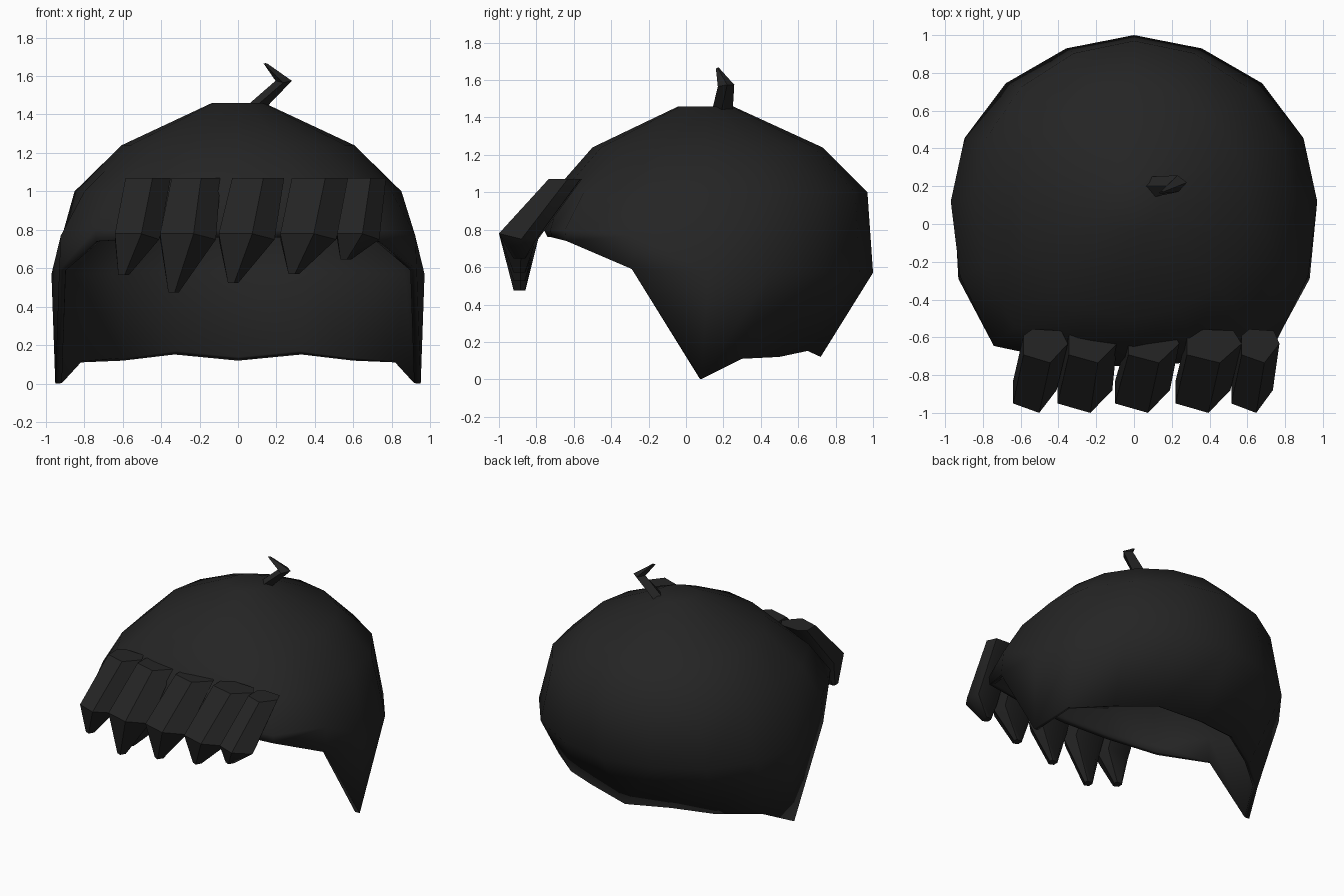
import bpy, bmesh, math

if "Cube" in bpy.data.objects:
    bpy.data.objects.remove(bpy.data.objects["Cube"])

hair = bpy.data.materials.new("charcoal_hair")
hair.diffuse_color = (0.018, 0.018, 0.018, 1)
hair.use_nodes = True
hair.node_tree.nodes["Principled BSDF"].inputs["Base Color"].default_value = hair.diffuse_color


def loft(name, rings, cap_start=True, cap_end=True, angle=40, shell=0):
    """Skin a list of equal-length closed rings into one object."""
    bm = bmesh.new()
    rows = [[bm.verts.new(p) for p in ring] for ring in rings]
    n = len(rows[0])
    for a, b in zip(rows, rows[1:]):
        for i in range(n):
            j = (i + 1) % n
            bm.faces.new((a[i], a[j], b[j], b[i]))
    if cap_start:
        bm.faces.new(rows[0])
    if cap_end:
        bm.faces.new(rows[-1])
    bmesh.ops.recalc_face_normals(bm, faces=bm.faces)
    me = bpy.data.meshes.new(name)
    bm.to_mesh(me)
    bm.free()
    me.materials.append(hair)
    ob = bpy.data.objects.new(name, me)
    bpy.context.collection.objects.link(ob)
    if shell:
        mod = ob.modifiers.new("thickness", "SOLIDIFY")
        mod.thickness = shell
        mod.offset = -1
    bpy.ops.object.select_all(action='DESELECT')
    ob.select_set(True)
    bpy.context.view_layer.objects.active = ob
    bpy.ops.object.shade_smooth_by_angle(angle=math.radians(angle))
    return ob


def mirrored(half):
    """Half ring from back centre to front centre, completed on -x."""
    return half + [(-x, y, z) for x, y, z in half[-2:0:-1]]


# Hair cap: half outline from back to front, squarer at the forehead
outline = [(0, 1), (.37, .92), (.70, .71), (.925, .38), (1, 0),
           (.95, -.45), (.765, -.87), (.38, -.96), (0, -1)]
circle = [(math.sin(i * math.pi / 8), math.cos(i * math.pi / 8)) for i in range(9)]


def level(z, rx, ry, cy, square):
    return [(rx * (c[0] + (o[0] - c[0]) * square),
             cy + ry * (c[1] + (o[1] - c[1]) * square), z)
            for c, o in zip(circle, outline)]


crown = level(1.46, .135, .145, .105, 0)
upper = level(1.24, .605, .615, .115, 0)
brow = level(1.0, .85, .84, .13, .6)
widest = level(.57, .97, .88, .12, 1)
# Front columns stop at the hairline instead of the widest level
for i, z in ((5, .77), (6, .80), (7, .80), (8, .80)):
    widest[i] = (widest[i][0], widest[i][1], z)
# Lower edge: nape, pointed sideburns, raised forehead
edge = [(0, .72, .12), (.33, .65, .152), (.6, .5, .12), (.84, .3, .11),
        (.95, .08, 0), (.93, -.29, .59), (.74, -.64, .74),
        (.37, -.72, .76), (0, -.74, .76)]
loft("hair_cap", [mirrored(r) for r in (crown, upper, brow, widest, edge)],
     cap_end=False, angle=50, shell=.035)

# Fringe locks: bend x, bend width, top x, top width, tip x, tip z
locks = [(-.64, .23, -.585, .235, -.595, .565),
         (-.405, .29, -.345, .255, -.335, .475),
         (-.10, .29, -.03, .27, -.025, .525),
         (.22, .29, .28, .29, .29, .57),
         (.515, .22, .57, .20, .56, .645)]
section = [(0, -.83), (0, -.95), (.6, -1.0), (1, -.88), (.85, -.80), (.2, -.79)]
for k, (bx, bw, tx, tw, px, pz) in enumerate(locks):
    top = [(tx + tw * u, y * .85 + .115, 1.07) for u, y in section]
    bend = [(bx + bw * u, y, .78 if y < -.9 else .75) for u, y in section]
    tip = [(px + .055 * (u - .5), -.89 + (y + .895) * .3, pz) for u, y in section]
    loft(f"fringe_lock_{k + 1}", [top, bend, tip], angle=45)

# Bent stray tuft on the crown
loft("crown_tuft", [
    [(.04, .20, 1.44), (.09, .14, 1.44), (.15, .19, 1.44), (.09, .25, 1.44)],
    [(.195, .20, 1.575), (.235, .17, 1.565), (.28, .22, 1.575), (.23, .258, 1.575)],
    [(.133, .165, 1.665), (.14, .16, 1.66), (.155, .17, 1.663), (.145, .175, 1.667)],
], angle=40)
